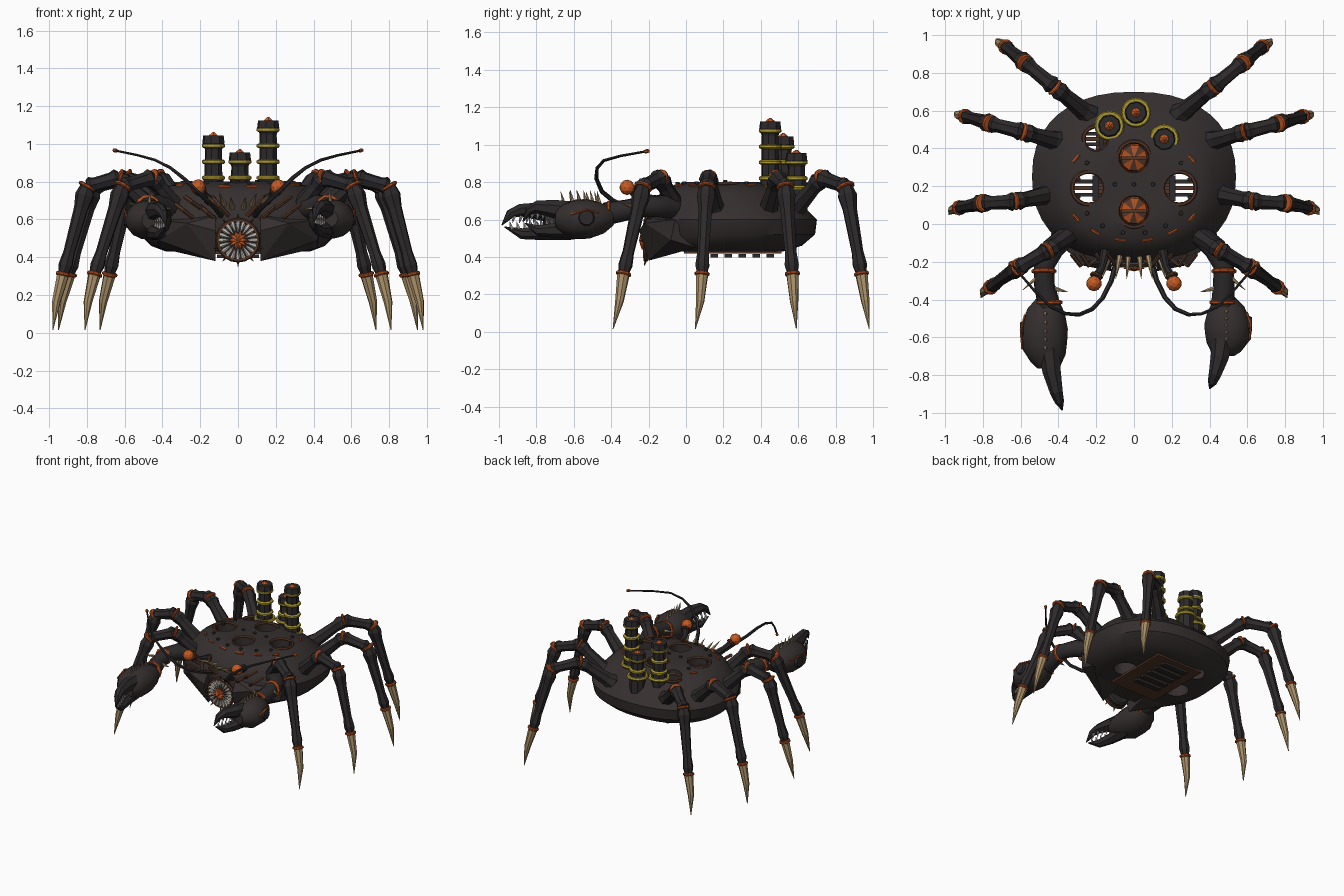
import bpy, bmesh, math
from mathutils import Vector as V

if "Cube" in bpy.data.objects:
    bpy.data.objects.remove(bpy.data.objects["Cube"])


def material(name, *rgb):
    m = bpy.data.materials.new(name)
    m.use_nodes = True
    m.diffuse_color = (*rgb, 1)
    m.node_tree.nodes["Principled BSDF"].inputs["Base Color"].default_value = (*rgb, 1)
    return m


SHELL = material("dark shell", .036, .029, .028)
IRON = material("black iron", .027, .023, .024)
ORANGE = material("bright orange", .58, .105, .016)
RUST = material("rust orange", .44, .078, .014)
BROWN = material("rusty brown", .09, .037, .02)
HORN = material("horn tan", .4, .28, .14)
YELLOW = material("brass yellow", .42, .32, .03)
TOOTH = material("pale tooth", .52, .5, .46)


def finish(name, bm, mat, smooth=None):
    bmesh.ops.recalc_face_normals(bm, faces=bm.faces)
    me = bpy.data.meshes.new(name)
    bm.to_mesh(me)
    bm.free()
    ob = bpy.data.objects.new(name, me)
    bpy.context.collection.objects.link(ob)
    me.materials.append(mat)
    if smooth:
        me.shade_smooth()
        me.set_sharp_from_angle(angle=math.radians(smooth))
    return ob


def loft(name, rings, mat, smooth=None):
    bm = bmesh.new()
    loops = [[bm.verts.new(p) for p in r] for r in rings]
    n = len(loops[0])
    for a, b in zip(loops, loops[1:]):
        for i in range(n):
            bm.faces.new((a[i], a[(i + 1) % n], b[(i + 1) % n], b[i]))
    bm.faces.new(loops[0])
    bm.faces.new(loops[-1])
    return finish(name, bm, mat, smooth)


def tube(name, pts, radii, mat, n=8, smooth=None):
    pts = [V(p) for p in pts]
    last = len(pts) - 1
    rings, side = [], V((.31, .2, .93))
    for i, (p, r) in enumerate(zip(pts, radii)):
        t = (pts[min(i + 1, last)] - pts[max(i - 1, 0)]).normalized()
        side = side - t * side.dot(t)
        if side.length < .1:
            side = t.orthogonal()
        side.normalize()
        up = t.cross(side)
        rings.append([p + r * (side * math.cos(a) + up * math.sin(a))
                      for a in (math.tau * k / n for k in range(n))])
    return loft(name, rings, mat, smooth)


def collar(name, p, axis, r, h, mat, n=10):
    p, a = V(p), V(axis).normalized() * h
    return tube(name, [p - a, p - a * .5, p + a * .5, p + a], [r * .85, r, r, r * .85], mat, n)


def limb(name, a, b, r0, r1, mat):
    # faceted segment with swollen ends
    a, b = V(a), V(b)
    prof = [(0, .8), (.1, 1.15), (.25, .9), (.75, .85), (.9, 1.1), (1, .8)]
    return tube(name, [a.lerp(b, t) for t, _ in prof],
                [(r0 + (r1 - r0) * t) * k for t, k in prof], mat, 7)


def spike(name, a, b, r, mat=HORN):
    return tube(name, [a, V(a).lerp(V(b), .5), b], [r, r * .62, .001], mat, 6)


def hull(name, pts, mat):
    bm = bmesh.new()
    for p in pts:
        bm.verts.new(p)
    bmesh.ops.convex_hull(bm, input=bm.verts)
    return finish(name, bm, mat)


def box(name, c, h, mat):
    return hull(name, [[c[k] + s[k] * h[k] for k in range(3)]
                       for s in [(i, j, l) for i in (-1, 1) for j in (-1, 1) for l in (-1, 1)]], mat)


def torus(name, p, r, w, mat, tilt=0):
    bpy.ops.mesh.primitive_torus_add(location=p, rotation=(tilt, 0, 0), major_radius=r, minor_radius=w,
                                     major_segments=20, minor_segments=6)
    ob = bpy.context.object
    ob.name = name
    ob.data.materials.append(mat)


# Carapace: stacked rounded outlines (height, half width, front, back)
def outline(z, w, f, b, n=40):
    def se(c):
        return math.copysign(abs(c) ** .87, c)
    return [(w * se(math.cos(a)), (f + b) / 2 + (b - f) / 2 * se(math.sin(a)), z)
            for a in (math.tau * k / n for k in range(n))]


levels = [(.43, .38, -.14, .52), (.46, .46, -.17, .62), (.52, .52, -.19, .69), (.6, .54, -.2, .7),
          (.64, .51, -.19, .66), (.74, .42, -.14, .55), (.78, .36, -.08, .47), (.8, .24, 0, .38)]
carapace = loft("carapace", [outline(*l) for l in levels], SHELL, 35)


def shell_point(x, y, up=0.0):
    return carapace.ray_cast((x, y, 2), (0, 0, -1))[1] + V((0, 0, up))


# Small rust strips and rivets lying on the shell
for i in range(16):
    a = math.tau * (i + .5) / 16
    if math.sin(a) < .7:
        collar("shell_rivet", shell_point(.3 * math.cos(a), .19 + .24 * math.sin(a)), (0, 0, 1), .012, .012, IRON, 6)
        if i in (1, 6, 9, 10, 11, 12, 13, 14):
            ends = [shell_point(.37 * math.cos(a + d), .19 + .28 * math.sin(a + d), .002) for d in (-.08, .08)]
            tube("rust_strip", ends, [.008, .008], RUST, 5)
for x in (-.1, 0, .1):
    collar("shell_rivet", shell_point(x, .21), (0, 0, 1), .012, .01, IRON, 6)

# Round openings: side ones go right through, middle ones hold sunken furnace cores
holes = [(.24, .19, .085, .3), (-.24, .19, .085, .3), (-.2, .45, .065, .3), (0, .07, .085, .56), (0, .35, .085, .56)]
cutters = []
for x, y, r, z in holes:
    c = tube("opening_cutter", [(x, y, z), (x, y, 1)], [r, r], SHELL, 20)
    m = carapace.modifiers.new("opening", "BOOLEAN")
    m.object, m.solver = c, "EXACT"
    cutters.append(c)
dg = bpy.context.evaluated_depsgraph_get()
cut = bpy.data.meshes.new_from_object(carapace.evaluated_get(dg))
carapace.modifiers.clear()
carapace.data = cut
for c in cutters:
    bpy.data.objects.remove(c)

for x, y, r, z in holes:
    torus("opening_rim", (x, y, .755 if y > .4 else .79), r + .002, .011, BROWN)
    if z > .5:
        core = tube("furnace_core", [(x, y, .55), (x, y, .6), (x, y, .62)], [.08, .07, .01], BROWN, 10)
        core.data.materials.append(RUST)
        for f in core.data.polygons:
            f.material_index = f.index % 2
        box("core_bar", (x, y, .622), (.07, .008, .006), BROWN)
    else:
        for k in (-1, 0, 1):
            box("opening_bar", (x, y + k * r * .42, .62), (r, .01, .012), IRON if k else BROWN)
        box("opening_cross_bar", (x - math.copysign(r * .45, x), y, .66), (r * .2, r * .8, .012), IRON)

# Belly grille
box("belly_plate", (0, .25, .425), (.2, .26, .008), BROWN)
for k in range(5):
    box("belly_slat", (0, .15 + k * .075, .406), (.11, .02, .009), IRON)

# Chimneys with brass bands
for x, y, top in [(-.13, .52, 1.06), (.16, .45, 1.14), (.01, .59, .97)]:
    zs = [.6, .8, .83, top - .09, top - .055, top - .015, top - .015, top - .06]
    tube("chimney", [(x, y, z) for z in zs], [.062, .055, .048, .046, .06, .055, .045, .04], IRON, 8)
    tube("chimney_ember", [(x, y, top - .04), (x, y, top - .02), (x, y, top + .002)], [.036, .032, .006], ORANGE, 6)
    z = .82
    while z < top - .05:
        collar("chimney_band", (x, y, z), (0, 0, 1), .061, .012, YELLOW, 12)
        z += .085
    torus("chimney_base_ring", (x, y, .77), .066, .013, YELLOW)

# Mouth: ring, radial teeth and glowing centre
mz, my = .49, -.215
collar("mouth_disc", (0, -.19, mz), (0, 1, 0), .105, .022, IRON, 20)
torus("mouth_ring", (0, my, mz), .105, .013, BROWN, math.pi / 2)
collar("mouth_glow", (0, my - .012, mz), (0, 1, 0), .034, .01, ORANGE, 8)
for k in range(20):
    a = math.tau * k / 20
    c, s = math.cos(a), math.sin(a)
    spike("mouth_tooth", (.098 * c, my, mz + .098 * s), (.035 * c, my - .012, mz + .035 * s), .014, TOOTH)
    if k % 2:
        spike("mouth_ring_spike", (.11 * c, my, mz + .11 * s), (.14 * c, my - .01, mz + .14 * s), .007, BROWN)
    else:
        spike("mouth_glow_ray", (0, my - .016, mz), (.055 * c, my - .02, mz + .055 * s), .02, ORANGE)

for s in (1, -1):
    def P(x, y, z):
        return V((s * x, y, z))

    # Cheek plates either side of the mouth
    hull("cheek_plate", [P(.12, -.2, .38), P(.12, -.25, .54), P(.12, -.2, .62), P(.12, -.02, .43),
                         P(.42, -.08, .49), P(.44, -.06, .6), P(.42, .05, .45), P(.27, -.22, .58)], SHELL)
    # Face brackets, tusks, eyes and feelers
    for x0, z0, x1, z1 in [(.05, .62, .14, .72), (.12, .6, .2, .67), (.2, .66, .28, .72), (.24, .61, .33, .68)]:
        tube("face_bracket", [P(x0, -.19, z0), P((x0 + x1) / 2, -.22, (z0 + z1) / 2), P(x1, -.16, z1)],
             [.012] * 3, BROWN, 6)
    for x, z in [(.03, .66), (.075, .68), (.13, .68)]:
        spike("tusk", P(x, -.17, z), P(x * 1.3, -.29, z + .06), .016)
    tube("eye_stalk", [P(.15, -.14, .7), P(.17, -.23, .72), P(.21, -.3, .765)], [.028, .02, .024], IRON)
    collar("eye_socket", P(.2, -.275, .755), P(.03, -.07, .04), .034, .01, BROWN)
    bm = bmesh.new()
    bmesh.ops.create_icosphere(bm, subdivisions=2, radius=.041)
    bmesh.ops.translate(bm, verts=bm.verts, vec=P(.212, -.315, .772))
    finish("eye", bm, ORANGE)
    tube("feeler", [P(.09, -.19, .62), P(.12, -.3, .66), P(.165, -.39, .7), P(.22, -.45, .75), P(.29, -.48, .82),
                    P(.36, -.475, .875), P(.44, -.44, .915), P(.53, -.35, .94), P(.65, -.21, .965)],
         [.015, .014, .013, .012, .011, .009, .008, .007, .006], IRON, 6)
    collar("feeler_tip", P(.65, -.21, .965), P(.19, .23, .05), .011, .012, RUST, 6)

    # Walking legs: hip and tip in plan, knee and shin fractions, sideways bend at the ankle
    for hx, hy, tx, ty, kt, st, bend in [(.3, -.03, .81, -.39, .3, .61, .02), (.43, .16, .98, .05, .36, .67, .025),
                                         (.38, .43, .95, .59, .36, .67, -.005), (.22, .56, .73, .98, .39, .7, 0)]:
        def L(t, z, off=0.0):
            return P(hx + (tx - hx) * t, hy + (ty - hy) * t + off, z)
        hip, knee, shin, ankle, tip = L(0, .63), L(kt, .822), L(st, .775, bend), L(.9, .31, bend), L(1, .015)
        limb("hip_segment", hip, knee, .058, .045, IRON)
        limb("knee_segment", knee, shin, .045, .043, IRON)
        limb("shin_segment", shin, ankle, .046, .034, IRON)
        collar("knee_ring", knee, shin - hip, .048, .008, RUST)
        collar("shin_ring", shin, ankle - knee, .049, .01, RUST)
        collar("ankle_ring", ankle, tip - shin, .041, .01, RUST)
        mid = ankle.lerp(tip, .5) + P(.01, bend * .3, 0)
        tube("leg_talon", [ankle, mid, tip], [.034, .023, .002], HORN, 8)

    # Pincer arms; the left pincer is shorter and slightly raised
    k, lift = (.8, .035) if s > 0 else (1, 0)

    def C(x, y, z):
        d = min(0, y + .42)
        return P(x + (.02 if s > 0 else 0), y - d * (1 - k), z - d * lift)

    tube("pincer_arm", [P(.33, -.04, .65), P(.43, -.13, .67), P(.475, -.22, .67), P(.475, -.32, .65),
                        C(.45, -.43, .63)], [.055, .062, .056, .056, .062], IRON, 10, 40)
    collar("elbow_ring", P(.477, -.25, .667), (0, 1, -.1), .066, .012, RUST)
    collar("wrist_ring", C(.45, -.415, .63), (0, 1, 0), .071, .012, RUST)
    palm = tube("pincer_palm", [C(.455, -.4, .62), C(.465, -.46, .61), C(.475, -.55, .6), C(.475, -.64, .595),
                                C(.455, -.71, .595), C(.45, -.76, .595)],
                [.06, .1, .125, .122, .095, .06], SHELL, 14, 35)
    for v in palm.data.vertices:
        v.co.z = .6 + (v.co.z - .6) * .85
    tube("upper_finger", [C(.45, -.64, .63), C(.435, -.78, .645), C(.41, -.89, .65), C(.395, -.94, .63),
                          C(.38, -.985, .57)], [.06, .05, .035, .025, .003], IRON, 7)
    tube("lower_finger", [C(.455, -.62, .545), C(.435, -.78, .53), C(.41, -.88, .525), C(.385, -.97, .56)],
         [.055, .04, .03, .003], IRON, 7)
    for j in range(5):
        y, x = -.77 - j * .037, .437 - j * .011
        spike("upper_pincer_tooth", C(x, y, .62), C(x, y - .01, .58), .011, TOOTH)
        spike("lower_pincer_tooth", C(x, y - .015, .55), C(x, y - .025, .59), .011, TOOTH)
        y = -.47 - j * .045
        spike("palm_spine", C(.47, y, .675), C(.465, y - .02, .75), .012)
    collar("palm_boss", C(.58, -.56, .605), (1, 0, 0), .045, .024, IRON)
    tube("palm_rust_strip", [C(.577, -.48, .635), C(.6, -.56, .65), C(.592, -.66, .62)], [.006] * 3, RUST, 5)
    spike("arm_thorn", P(.43, -.34, .655), P(.35, -.36, .66), .014)
    spike("elbow_thorn", P(.51, -.28, .67), P(.59, -.35, .69), .012)
